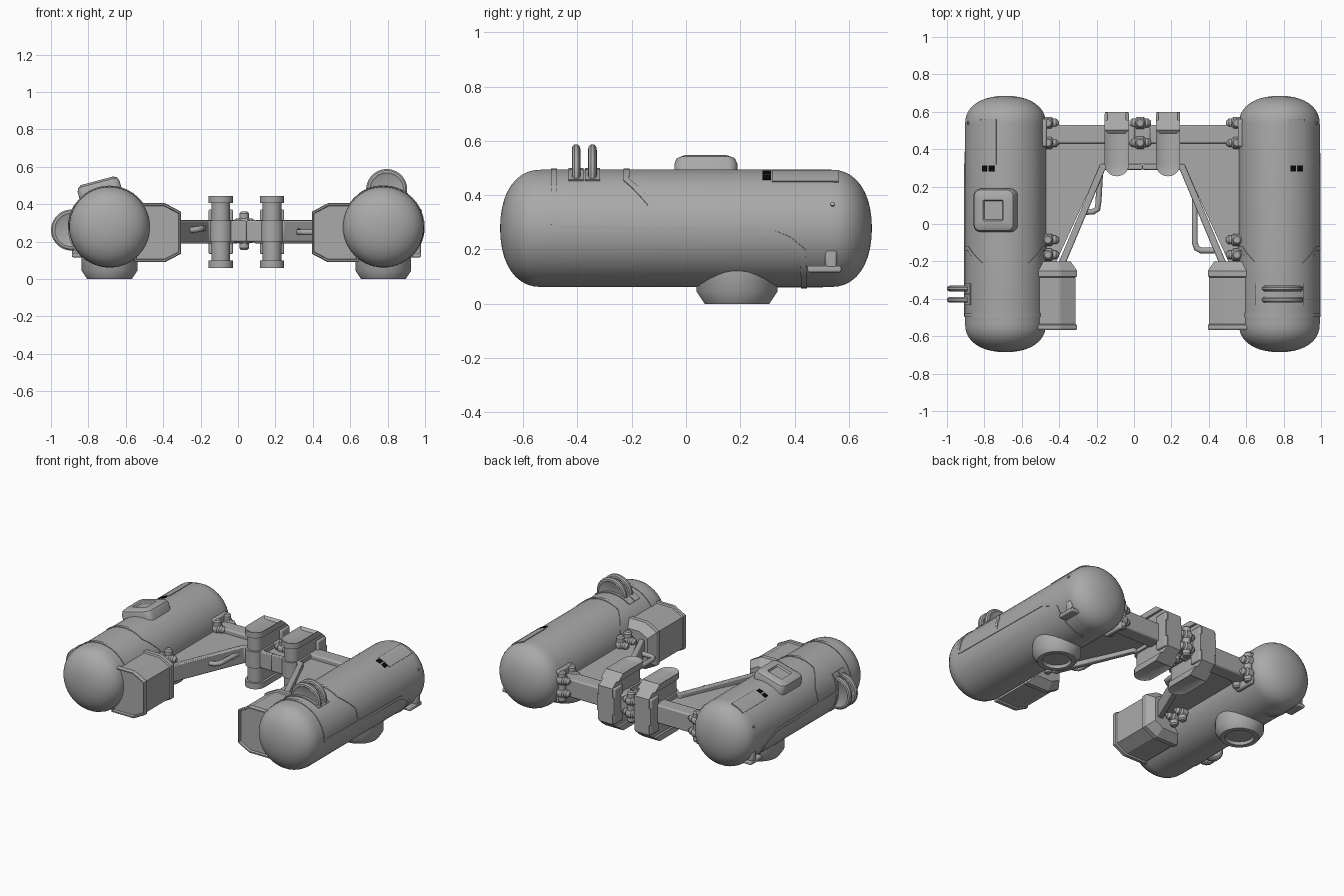
import bpy, bmesh, math
from mathutils import Vector

if "Cube" in bpy.data.objects:
    bpy.data.objects.remove(bpy.data.objects["Cube"])

MID = 0.045            # mirror line between the two tanks
TX, TZ, R = 0.732, 0.278, 0.217   # tank offset, height, radius


def material(name, v):
    m = bpy.data.materials.new(name)
    m.diffuse_color = (v, v, v, 1)
    m.use_nodes = True
    m.node_tree.nodes["Principled BSDF"].inputs["Base Color"].default_value = m.diffuse_color
    return m


GREY, BLACK = material("grey_metal", 0.4), material("black_marking", 0.003)


def finish(name, bm, mat=GREY, bevel=0, angle=35):
    bmesh.ops.recalc_face_normals(bm, faces=bm.faces)
    me = bpy.data.meshes.new(name)
    bm.to_mesh(me)
    bm.free()
    ob = bpy.data.objects.new(name, me)
    bpy.context.collection.objects.link(ob)
    me.materials.append(mat)
    bpy.context.view_layer.objects.active = ob
    ob.select_set(True)
    bpy.ops.object.shade_smooth_by_angle(angle=math.radians(angle))
    ob.select_set(False)
    if bevel:
        b = ob.modifiers.new("bevel", 'BEVEL')
        b.width, b.segments, b.limit_method = bevel, 2, 'ANGLE'
        b.angle_limit = math.radians(40)
    return ob


def loft_bm(rings):
    bm = bmesh.new()
    vs = [[bm.verts.new(p) for p in ring] for ring in rings]
    n = len(vs[0])
    for a, b in zip(vs, vs[1:]):
        for i in range(n):
            bm.faces.new((a[i], a[(i + 1) % n], b[(i + 1) % n], b[i]))
    bm.faces.new(vs[0])
    bm.faces.new(vs[-1])
    return bm


def revolve(name, origin, axis, profile, n=24, bevel=0):
    """Turned solid: profile is (radius, distance along axis)."""
    q = Vector((0, 0, 1)).rotation_difference(Vector(axis))
    rings = [[Vector(origin) + q @ Vector((r * math.cos(t), r * math.sin(t), h))
              for t in (2 * math.pi * (i + 0.5) / n for i in range(n))] for r, h in profile]
    return finish(name, loft_bm(rings), bevel=bevel)


def prism(name, pts, z0, z1, bevel=0):
    return finish(name, loft_bm([[(x, y, z) for x, y in pts] for z in (z0, z1)]), bevel=bevel)


def box(name, c, size, bevel=0):
    (x, y), (a, b) = c[:2], (size[0] / 2, size[1] / 2)
    return prism(name, [(x-a, y-b), (x+a, y-b), (x+a, y+b), (x-a, y+b)],
                 c[2] - size[2] / 2, c[2] + size[2] / 2, bevel)


def on_tank(s, y, deg, r):
    """Point on a tank: angle from straight up towards its outer side."""
    p = math.radians(deg)
    return Vector((MID + s * (TX + r * math.sin(p)), y, TZ + r * math.cos(p)))


def strip(name, s, path, width, height=0.004, mat=GREY):
    """Thin raised band following (y, angle) points over the tank skin."""
    k = math.radians(1) * R
    pts = []
    for a, b in zip(path, path[1:]):
        m = max(1, int(abs(b[1] - a[1]) / 8))
        pts += [Vector((a[0] + (b[0]-a[0])*i/m, (a[1] + (b[1]-a[1])*i/m) * k)) for i in range(m)]
    pts.append(Vector((path[-1][0], path[-1][1] * k)))
    rings = []
    for i, p in enumerate(pts):
        d = (pts[min(i+1, len(pts)-1)] - pts[max(i-1, 0)]).normalized()
        o = Vector((-d.y, d.x)) * width / 2
        rings.append([on_tank(s, q.x, q.y / k, r) for q, r in
                      ((p-o, R-0.006), (p+o, R-0.006), (p+o, R+height), (p-o, R+height))])
    return finish(name, loft_bm(rings), mat)


def pipe(name, pts, r):
    c = bpy.data.curves.new(name, 'CURVE')
    c.dimensions, c.bevel_depth, c.bevel_resolution, c.use_fill_caps = '3D', r, 3, True
    sp = c.splines.new('POLY')
    sp.points.add(len(pts) - 1)
    for p, co in zip(sp.points, pts):
        p.co = (*co, 1)
    c.materials.append(GREY)
    bpy.context.collection.objects.link(bpy.data.objects.new(name, c))


def clamp(name, x, y):
    """Vertical pin with two rounded cross bolts."""
    revolve(name + "_pin", (x, y, 0.155), (0, 0, 1),
            [(0.018, 0), (0.026, 0.01), (0.026, 0.195), (0.018, 0.205)], 12)
    for z in (0.215, 0.3):
        revolve(name + "_bolt", (x - 0.058, y, z), (1, 0, 0),
                [(0.012, 0), (0.024, 0.015), (0.024, 0.03), (0.034, 0.04), (0.034, 0.076),
                 (0.024, 0.086), (0.024, 0.101), (0.012, 0.116)], 12)


# tank profile with rounded, slightly squared end caps
cap = [(R * math.sin(t) ** 0.9, 0.535 + 0.15 * math.cos(t) ** 0.9)
       for t in (math.pi / 2 * i / 10 for i in range(1, 10))] + [(R, 0.535)]
profile = [(0.012, -0.685)] + [(r, -h) for r, h in cap] + [(r, h) for r, h in reversed(cap)] + [(0.012, 0.685)]

for s, side in ((-1, "left"), (1, "right")):
    X = lambda d: MID + s * d
    revolve(side + "_tank", (X(TX), 0, TZ), (0, 1, 0), profile, 36)
    # round foot with a recessed sole
    revolve(side + "_foot", (X(TX), 0.188, 0), (0, 0, 1),
            [(0.085, 0.02), (0.09, 0), (0.12, 0), (0.15, 0.045), (0.15, 0.14)], 32)
    # raised bands on the tank skin
    strip(side + "_rear_band", s, [(-0.487, -90), (-0.487, 90), (-0.46, 90), (0.31, 93), (0.38, 101),
                                   (0.43, 112), (0.435, 150), (0.435, 180)], 0.022)
    strip(side + "_mid_band", s, [(-0.13, -90), (-0.13, -66), (-0.22, -35), (-0.22, 35),
                                  (-0.13, 66), (-0.13, 90)], 0.022)
    strip(side + "_top_panel", s, [(0.44, 13), (0.44, 38)], 0.245)
    for a in (20, 31):
        strip(side + "_marking", s, [(0.298, a - 4), (0.298, a + 4)], 0.032, 0.004, BLACK)
    # small outer hook
    p = on_tank(s, 0.51, 128, R)
    box(side + "_hook_base", (p.x, 0.51, 0.128), (0.06, 0.125, 0.024), 0.006)
    box(side + "_hook_tab", (p.x + s * 0.01, 0.535, 0.165), (0.04, 0.044, 0.07), 0.01)
    revolve(side + "_stud", on_tank(s, 0.54, 66, R - 0.01), (s * 0.91, 0, 0.41), [(0.01, 0), (0.008, 0.016)], 8)

    # chamfered side canister with flanges and tapered back
    octo = [(0.60, 0.09), (0.435, 0.09), (0.35, 0.135), (0.35, 0.36), (0.435, 0.405), (0.60, 0.405)]
    rings = []
    for y, k in ((-0.55, 0.87), (-0.55, 0.9), (-0.567, 0.92), (-0.567, 0.97), (-0.56, 1), (-0.54, 1),
                 (-0.535, 0.94), (-0.285, 0.94), (-0.28, 1), (-0.25, 1), (-0.2, 0.72)):
        rings.append([(X(0.47 + (d - 0.47) * k), y, 0.2475 + (z - 0.2475) * k) for d, z in octo])
    finish(side + "_canister", loft_bm(rings), angle=20)

    # web plate, slanted strut and cross beam
    prism(side + "_web_plate", [(X(0.0), 0.45), (X(0.56), 0.45), (X(0.56), -0.2), (X(0.46), -0.2),
                                (X(0.22), 0.32), (X(0.0), 0.32)], 0.225, 0.285)
    prism(side + "_slanted_strut", [(X(0.45), -0.21), (X(0.41), -0.21), (X(0.20), 0.29), (X(0.0), 0.29),
                                    (X(0.0), 0.32), (X(0.225), 0.32)], 0.2, 0.312, 0.006)
    prism(side + "_cross_beam", [(X(0.04), 0.43), (X(0.58), 0.43), (X(0.58), 0.53), (X(0.04), 0.53)],
          0.19, 0.315, 0.01)
    for y in (0.54, 0.435, -0.085, -0.165):
        clamp(side + "_tank_clamp", X(0.505), y)
    box(side + "_clamp_bracket", (X(0.525), 0.487, 0.255), (0.03, 0.15, 0.22), 0.01)

    # upright coupler: stacked rounded slabs with a chamfered back
    def slab(part, half, front, z0, z1, inset=0):
        yc = front + half
        pts = [(X(0.137) + half * math.cos(t), yc + half * math.sin(t))
               for t in (math.pi + math.pi * i / 14 for i in range(15))]
        pts += [(X(0.137) + half, 0.6), (X(0.137) - half, 0.6)]
        bm = loft_bm([[(x, y, z) for x, y in pts] for z in (z0, z1)])
        for k in (1, -1):
            cut = bmesh.ops.bisect_plane(bm, geom=bm.verts[:] + bm.edges[:] + bm.faces[:],
                                         plane_co=(0, 0.6, 0.2525 + k * 0.12),
                                         plane_no=(0, 0.6, k * 0.8), clear_outer=True)
            es = [e for e in cut['geom_cut'] if isinstance(e, bmesh.types.BMEdge)]
            if es:
                bmesh.ops.holes_fill(bm, edges=bm.edges, sides=0)
        bmesh.ops.recalc_face_normals(bm, faces=bm.faces)
        if inset:
            fs = [f for f in bm.faces if f.normal.z * inset > 0.98]
            bmesh.ops.inset_region(bm, faces=fs, thickness=0.026, depth=-0.015)
        finish(side + "_coupler_" + part, bm)

    slab("top", 0.065, 0.255, 0.405, 0.445, 1)
    slab("base", 0.065, 0.255, 0.06, 0.1, -1)
    slab("core", 0.05, 0.27, 0.09, 0.415)
    slab("band", 0.063, 0.257, 0.2, 0.312)
    box(side + "_coupler_back", (X(0.137), 0.55, 0.2525), (0.13, 0.09, 0.24), 0.008)

# centre link between the couplers
for y in (0.54, 0.435):
    clamp("centre_clamp", MID - 0.012, y)
box("centre_link", (MID, 0.48, 0.255), (0.16, 0.1, 0.1), 0.006)

# bent grab pipes beside the struts
pipe("left_grab_pipe", [(-0.18, 0.3, 0.27), (-0.19, 0.12, 0.27), (-0.195, 0.08, 0.27),
                        (-0.22, 0.065, 0.265), (-0.27, 0.065, 0.26)], 0.016)
pipe("right_grab_pipe", [(0.35, 0.17, 0.255), (0.325, 0.15, 0.255), (0.325, -0.1, 0.25),
                         (0.335, -0.13, 0.25), (0.36, -0.142, 0.25), (0.43, -0.142, 0.25)], 0.016)

# paired round fins: on top of the right tank, on the outside of the left tank
for name, cx, cz, s, deg in (("right", 0.795, 0.478, 1, 0), ("left", -0.89, 0.262, -1, 94)):
    for y in (-0.405, -0.345):
        revolve(name + "_fin", (cx, y - 0.016, cz), (0, 1, 0),
                [(0.08, 0.006), (0.09, 0), (0.102, 0.002), (0.11, 0.01), (0.11, 0.022),
                 (0.102, 0.03), (0.09, 0.032), (0.08, 0.026)], 32)
        strip(name + "_fin_plate", s, [(y, deg - 36), (y, deg + 36)], 0.056, 0.006)

# rounded hatch tilted on the left tank, with a recessed square
tilt = math.radians(15)
n, t = Vector((-math.sin(tilt), 0, math.cos(tilt))), Vector((math.cos(tilt), 0, math.sin(tilt)))
base = Vector((MID - TX, 0.073, TZ))


def hatch_ring(half, corner, h):
    pts = []
    for q in range(4):
        sx, sy = ((1, 1), (-1, 1), (-1, -1), (1, -1))[q]
        for i in range(5):
            a = math.pi / 2 * (q + i / 4)
            u = sx * (half - corner) + corner * math.cos(a)
            v = sy * (half - corner) + corner * math.sin(a)
            pts.append(base + n * h + t * u + Vector((0, v, 0)))
    return pts


finish("hatch", loft_bm([hatch_ring(*p) for p in (
    (0.116, 0.035, 0.15), (0.116, 0.035, 0.225), (0.108, 0.033, 0.245), (0.09, 0.03, 0.256),
    (0.056, 0.008, 0.256), (0.05, 0.006, 0.244))]))
